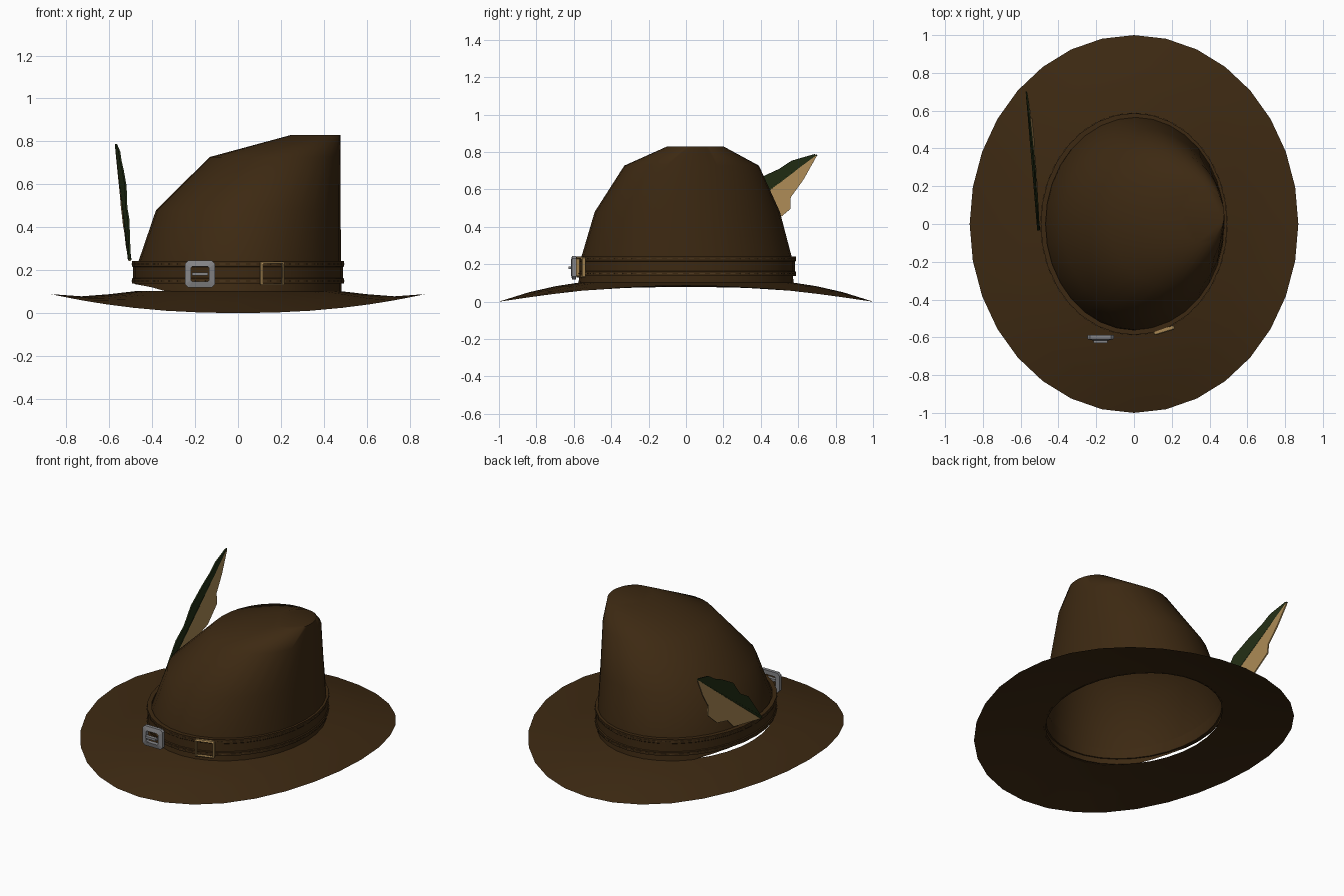
import bpy, bmesh, math
from mathutils import Vector, Matrix

if "Cube" in bpy.data.objects:
    bpy.data.objects.remove(bpy.data.objects["Cube"])

SEG = 32


def material(name, rgb):
    m = bpy.data.materials.new(name)
    m.diffuse_color = (*rgb, 1)
    m.use_nodes = True
    m.node_tree.nodes["Principled BSDF"].inputs["Base Color"].default_value = m.diffuse_color
    return m


BROWN = material("felt brown", (0.046, 0.022, 0.006))
STITCH = material("stitch brown", (0.085, 0.045, 0.015))
TAN = material("tan", (0.40, 0.25, 0.09))
GREEN = material("feather green", (0.016, 0.027, 0.007))
STEEL = material("buckle grey", (0.24, 0.24, 0.25))


def finish(name, bm, mats, smooth=None):
    bmesh.ops.recalc_face_normals(bm, faces=bm.faces)
    me = bpy.data.meshes.new(name)
    bm.to_mesh(me)
    bm.free()
    ob = bpy.data.objects.new(name, me)
    bpy.context.collection.objects.link(ob)
    for m in mats:
        me.materials.append(m)
    if smooth:
        bpy.ops.object.select_all(action='DESELECT')
        ob.select_set(True)
        bpy.context.view_layer.objects.active = ob
        bpy.ops.object.shade_smooth_by_angle(angle=math.radians(smooth))
    return ob


def loft(bm, rings, closed=False):
    """Rings are functions of the angle that give a point."""
    loops = [[bm.verts.new(f(2 * math.pi * i / SEG)) for i in range(SEG)] for f in rings]
    pairs = list(zip(loops, loops[1:]))
    if closed:
        pairs.append((loops[-1], loops[0]))
    for a, b in pairs:
        for i in range(SEG):
            j = (i + 1) % SEG
            bm.faces.new((a[i], a[j], b[j], b[i]))
    return loops


def ellipse(rx, ry, z, cx=0, cy=0, lift=0):
    """Elliptical ring; lift raises its left end."""
    def f(a):
        s = max(0, min(1, (-math.cos(a) - 0.7) / 0.3))
        return (cx + rx * math.cos(a), cy + ry * math.sin(a), z + lift * s ** 0.7)
    return f


def saddle(rx, ry, z_side, z_end):
    """Ring whose height changes between its sides and its ends."""
    def f(a):
        k = abs(math.cos(a)) ** 2.2
        return (rx * math.cos(a), ry * math.sin(a), z_end + (z_side - z_end) * k)
    return f


def box(bm, size, matrix):
    bmesh.ops.create_cube(bm, size=1, matrix=matrix @ Matrix.Diagonal((*size, 1)))


# Brim: thin saddle-shaped sheet with an oval opening
bm = bmesh.new()
loft(bm, [saddle(0.87, 1.0, 0.088, 0.0), saddle(0.73, 0.84, 0.078, 0.05),
          saddle(0.60, 0.70, 0.088, 0.082), saddle(0.47, 0.565, 0.103, 0.103)])
finish("brim", bm, [BROWN], 60)

# Crown: open shell, upright on the right and sloping on the left
bm = bmesh.new()
loops = loft(bm, [ellipse(0.482, 0.575, 0.10, lift=0.035),
                  ellipse(0.472, 0.562, 0.24, 0.008, 0.003),
                  ellipse(0.43, 0.495, 0.48, 0.048, 0.007),
                  ellipse(0.305, 0.36, 0.727, 0.173, 0.03),
                  ellipse(0.115, 0.15, 0.83, 0.363, 0.05)])
bm.faces.new(loops[-1])
finish("crown", bm, [BROWN], 80)

# Hat band: closed strip with raised edges
bm = bmesh.new()
section = [(-0.012, 0.14), (0.012, 0.138), (0.012, 0.160), (0.007, 0.164),
           (0.007, 0.214), (0.012, 0.218), (0.012, 0.242), (-0.014, 0.242)]
loft(bm, [ellipse(0.482 + o, 0.575 + o, z) for o, z in section], closed=True)
finish("hat_band", bm, [BROWN], 40)

# Stitches along both edges of the band
bm = bmesh.new()
count = 64
for z in (0.150, 0.229):
    for i in range(count):
        a = 2 * math.pi * (i + 0.5) / count
        pos = (0.493 * math.cos(a), 0.586 * math.sin(a), z)
        turn = math.atan2(0.586 * math.cos(a), -0.493 * math.sin(a))
        box(bm, (0.028, 0.006, 0.004), Matrix.Translation(pos) @ Matrix.Rotation(turn, 4, 'Z'))
finish("band_stitches", bm, [STITCH])


def frame(name, centre, turn, w, h, border, depth, cut, mat):
    """Rectangular frame with clipped corners, facing the front."""
    def outline(x, z, c):
        return [(x, z - c), (x - c, z), (c - x, z), (-x, z - c),
                (-x, c - z), (c - x, -z), (x - c, -z), (x, c - z)]
    bm = bmesh.new()
    m = Matrix.Translation(centre) @ Matrix.Rotation(turn, 4, 'Z')
    outer = outline(w / 2, h / 2, cut)
    inner = outline(w / 2 - border, h / 2 - border, cut * 0.5)
    layers = [(outer, depth / 2), (outer, -depth / 4), (inner, -depth / 2), (inner, depth / 2)]
    loops = [[bm.verts.new(m @ Vector((x, y, z))) for x, z in pts] for pts, y in layers]
    for a, b in zip(loops, loops[1:] + loops[:1]):
        for i in range(8):
            j = (i + 1) % 8
            bm.faces.new((a[i], a[j], b[j], b[i]))
    return finish(name, bm, [mat])


# Metal buckle with its prong, and the strap loop beside it
frame("buckle", (-0.177, -0.602, 0.182), 0, 0.14, 0.125, 0.027, 0.028, 0.014, STEEL)
bm = bmesh.new()
box(bm, (0.075, 0.022, 0.014), Matrix.Translation((-0.178, -0.618, 0.182)))
finish("buckle_prong", bm, [STEEL])
frame("strap_loop", (0.16, -0.564, 0.184), 0.30, 0.115, 0.108, 0.008, 0.022, 0.004, TAN)

# Feather: green upper vane and tan lower vane beside a thin shaft
base, tip = Vector((-0.505, -0.03, 0.25)), Vector((-0.57, 0.70, 0.785))
along = tip - base
length = along.length
across = Vector((0, -along.z, along.y)).normalized()
upper = [(0.0, 0.008), (0.22, 0.072), (0.33, 0.06), (0.45, 0.095), (0.60, 0.078),
         (0.70, 0.058), (0.78, 0.054), (0.90, 0.01)]
lower = [(0.0, -0.008), (0.27, -0.128), (0.37, -0.115), (0.48, -0.158), (0.62, -0.15),
         (0.66, -0.10), (0.77, -0.065), (0.90, -0.006)]


def vane(name, edge, bend, mat):
    bm = bmesh.new()
    rows = []
    for t, n in edge:
        spine = base + along * min(1, t / length)
        rim = spine + across * n + Vector((bend * abs(n), 0, 0))
        rows.append([bm.verts.new(spine), bm.verts.new(rim)])
    for a, b in zip(rows, rows[1:]):
        bm.faces.new((a[0], b[0], b[1], a[1]))
    ob = finish(name, bm, [mat])
    mod = ob.modifiers.new("thickness", 'SOLIDIFY')
    mod.thickness = 0.008
    mod.offset = 0


vane("feather_upper_vane", upper, 0.15, GREEN)
vane("feather_lower_vane", lower, 0.05, TAN)

bm = bmesh.new()
bmesh.ops.create_cone(bm, cap_ends=True, segments=6, radius1=0.009, radius2=0.004, depth=length,
                      matrix=Matrix.Translation((base + tip) / 2)
                      @ along.to_track_quat('Z', 'Y').to_matrix().to_4x4())
finish("feather_shaft", bm, [GREEN], 70)
